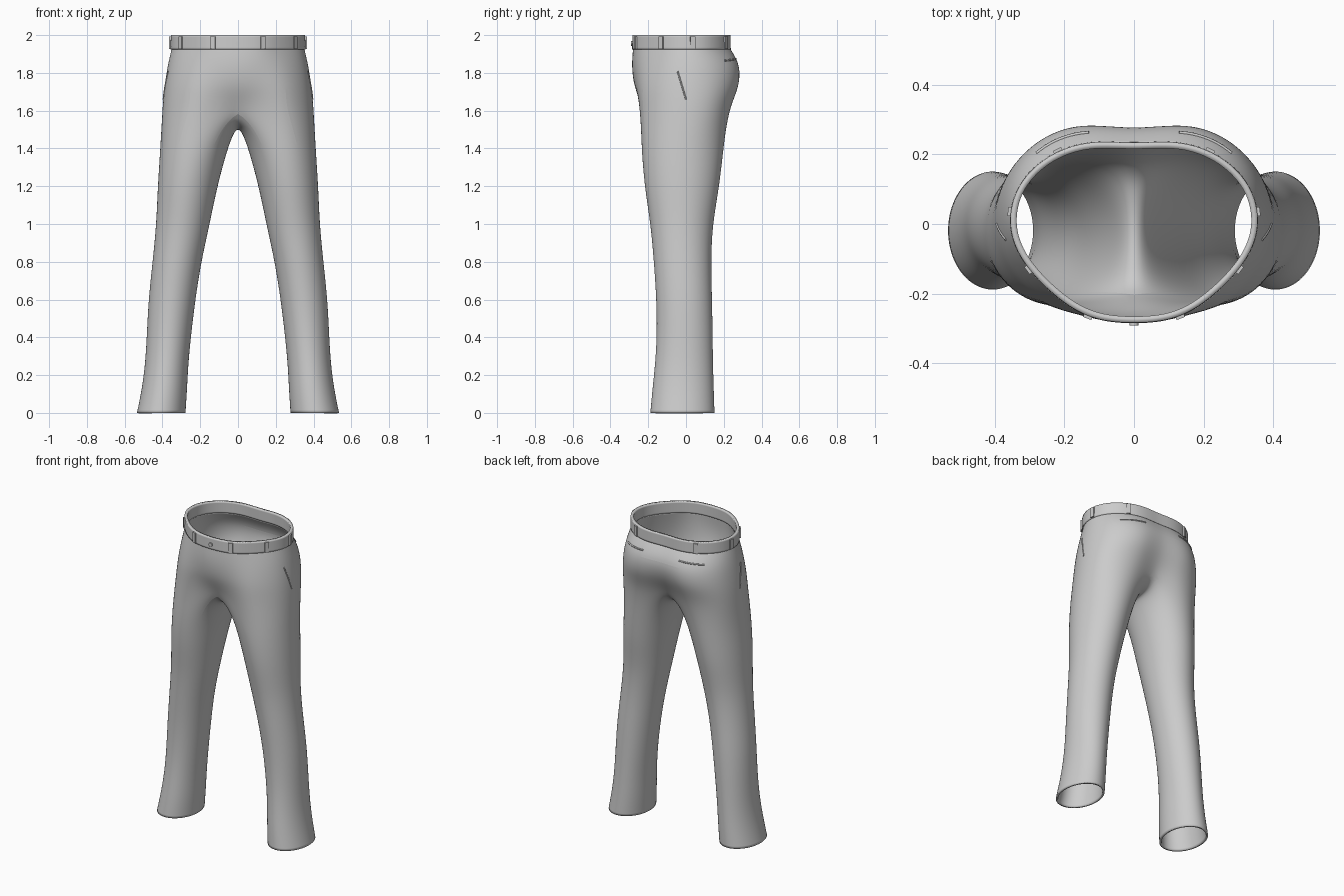
import bpy, math
from mathutils import Vector
from mathutils.bvhtree import BVHTree

if "Cube" in bpy.data.objects:
    bpy.data.objects.remove(bpy.data.objects["Cube"])

# Half sections from centre front, round the side, to centre back
WAIST = [(0, -.275), (.12, -.265), (.22, -.2), (.315, -.1), (.35, 0),
         (.325, .11), (.235, .195), (.12, .232), (0, .22)]
TORSO = [
    (1.93, WAIST),
    (1.84, [(0, -.285), (.12, -.27), (.235, -.22), (.335, -.11), (.37, 0),
            (.35, .13), (.27, .237), (.15, .29), (0, .275)]),
    (1.72, [(0, -.27), (.12, -.262), (.25, -.24), (.355, -.12), (.388, 0),
            (.365, .14), (.28, .24), (.15, .288), (0, .245)]),
    (1.61, [(0, -.205), (.12, -.235), (.25, -.243), (.365, -.13), (.397, 0),
            (.375, .125), (.29, .205), (.15, .235), (0, .17)]),
]
# Points running under the crotch from back to front
CROTCH = [(0, .09, 1.555), (0, -.02, 1.53), (0, -.12, 1.555)]
# Leg sections: height, inner x, outer x, front y, back y
LEGS = [
    (1.42, .050, .410, -.237, .200), (1.20, .110, .425, -.220, .177),
    (1.00, .150, .432, -.187, .140), (.80, .195, .452, -.170, .132),
    (.60, .226, .474, -.156, .138), (.40, .250, .483, -.154, .141),
    (.25, .264, .492, -.164, .143), (.12, .270, .510, -.178, .147),
    (0, .278, .535, -.189, .151),
]


def half_ring(z, pts, s=1.03):
    return [(x * s, y * s, z) for x, y in pts]


def leg_ring(z, xi, xo, yf, yb, s=1.045):
    ring = []
    for k in range(12):
        a = math.radians(30 * (k - 4))
        ring.append(((xi + xo) / 2 + (xo - xi) / 2 * s * math.cos(a),
                     (yf + yb) / 2 + (yb - yf) / 2 * s * math.sin(a), z))
    return ring


def shell(name, rows, thickness):
    """Skin rows of points (top to bottom), mirror, smooth and thicken them."""
    verts, faces, starts = [], [], []
    for r in rows:
        starts.append(len(verts))
        verts += r
    for i in range(len(rows) - 1):
        a, b = starts[i], starts[i + 1]
        n = len(rows[i])
        for k in range(n if n == 12 else n - 1):
            m = (k + 1) % n
            faces.append((b + k, b + m, a + m, a + k))
    me = bpy.data.meshes.new(name)
    me.from_pydata(verts, [], faces)
    me.polygons.foreach_set("use_smooth", [True] * len(faces))
    ob = bpy.data.objects.new(name, me)
    bpy.context.collection.objects.link(ob)
    mir = ob.modifiers.new("Mirror", 'MIRROR')
    mir.use_clip = True
    sub = ob.modifiers.new("Smooth", 'SUBSURF')
    sub.levels = sub.render_levels = 3
    sol = ob.modifiers.new("Thickness", 'SOLIDIFY')
    sol.thickness, sol.offset = thickness, -1
    return ob


def surface(ob):
    bpy.context.view_layer.update()
    return BVHTree.FromObject(ob, bpy.context.evaluated_depsgraph_get())


# Trouser body: seat and both legs in one shell
rows = [half_ring(z, p) for z, p in TORSO]
rows[-1] = rows[-1] + CROTCH
rows += [leg_ring(*l) for l in LEGS]
body = shell("trouser_body", rows, .012)

# Waistband
band = shell("waistband", [half_ring(2.0, WAIST, 1.045),
                           half_ring(1.925, WAIST, 1.05)], .018)
for ob in (body, band):
    bpy.context.view_layer.objects.active = ob
    ob.select_set(True)
    bpy.ops.object.shade_smooth_by_angle(angle=math.radians(40))
    ob.select_set(False)

# Belt loops, set against the waistband
band_bvh = surface(band)
for x, y in ((.13, -.26), (.29, -.125), (.35, .035), (.22, .21)):
    for s in (-1, 1):
        d = Vector((s * x, y, 0)).normalized()
        hit, nor, _, _ = band_bvh.ray_cast(d * 2 + Vector((0, 0, 1.96)), -d)
        bpy.ops.mesh.primitive_cube_add(size=1, location=hit + nor * .002)
        ob = bpy.context.object
        ob.name = "belt_loop"
        ob.scale = (.026, .012, .066)
        ob.rotation_euler.z = math.atan2(nor.y, nor.x) + math.pi / 2

# Waist button
hit = band_bvh.ray_cast(Vector((0, -2, 1.955)), Vector((0, 1, 0)))[0]
bpy.ops.mesh.primitive_cylinder_add(vertices=20, radius=.013, depth=.014,
                                    location=hit, rotation=(math.pi / 2, 0, 0))
bpy.context.object.name = "waist_button"
bpy.ops.object.shade_smooth_by_angle(angle=math.radians(40))

# Pocket edges, laid on the body as thin welts
body_bvh = surface(body)


def welt(name, start, end, direction, radius):
    start, end, direction = Vector(start), Vector(end), Vector(direction)
    pts = []
    for i in range(13):
        p = start.lerp(end, i / 12)
        hit = body_bvh.ray_cast(p - direction * 2, direction)[0]
        if hit:
            pts.append(hit)
    cu = bpy.data.curves.new(name, 'CURVE')
    cu.dimensions, cu.bevel_depth, cu.bevel_resolution = '3D', radius, 2
    cu.use_fill_caps = True
    sp = cu.splines.new('POLY')
    sp.points.add(len(pts) - 1)
    for q, p in zip(sp.points, pts):
        q.co = (*p, 1)
    bpy.context.collection.objects.link(bpy.data.objects.new(name, cu))


for s in (-1, 1):
    welt("front_pocket_edge", (0, -.045, 1.81), (0, 0, 1.66), (-s, 0, 0), .004)
    welt("back_pocket_edge", (s * .13, 0, 1.875), (s * .28, 0, 1.865), (0, -1, 0), .005)
